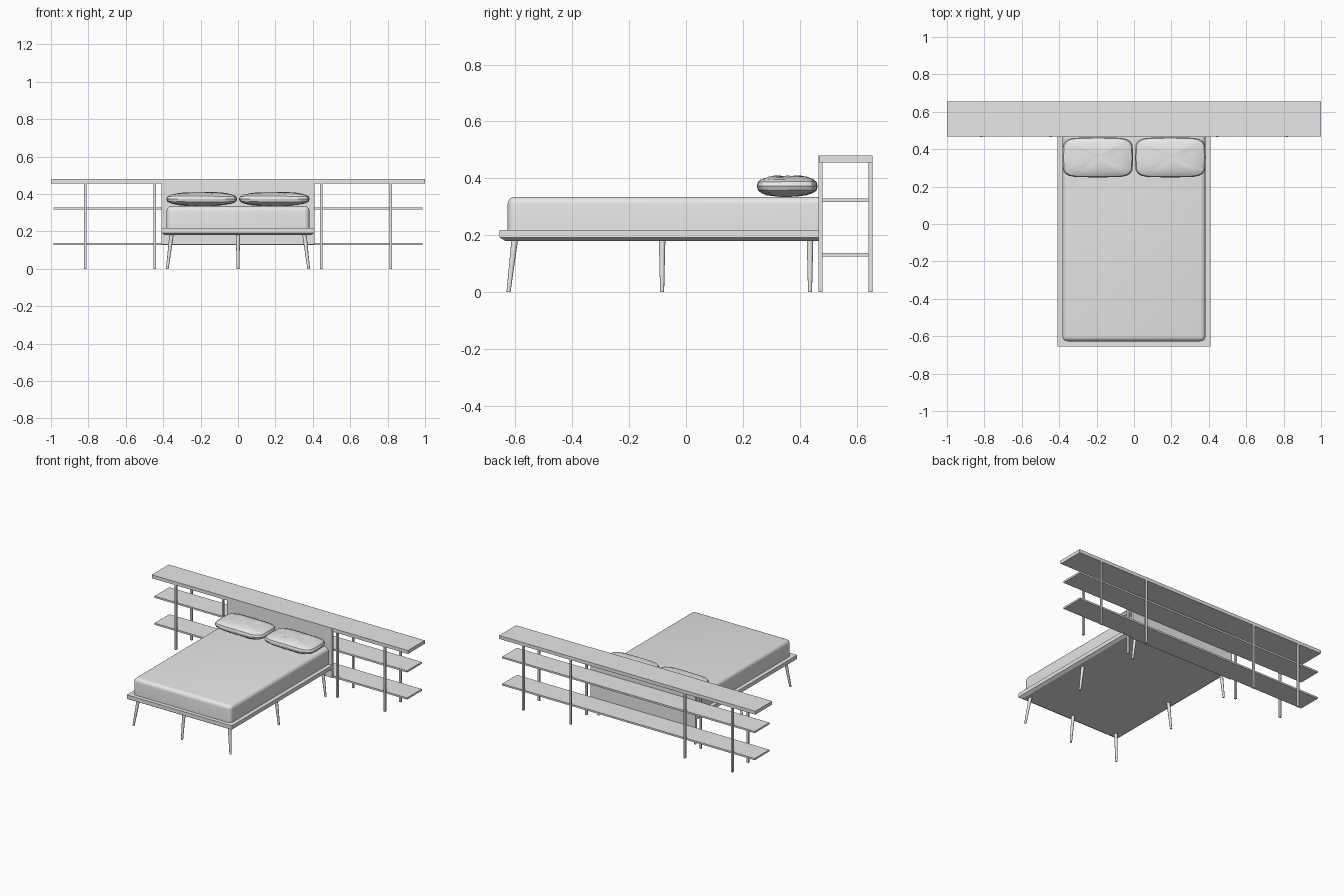
import bpy, bmesh, math, random
from mathutils import Vector

random.seed(4)
if "Cube" in bpy.data.objects:
    bpy.data.objects.remove(bpy.data.objects["Cube"])

grey = bpy.data.materials.new("light_grey")
grey.use_nodes = True
grey.diffuse_color = (0.8, 0.8, 0.8, 1)
grey.node_tree.nodes["Principled BSDF"].inputs["Base Color"].default_value = (0.8, 0.8, 0.8, 1)


def finish(name, bm, smooth=None):
    """Turn a bmesh into a named object, optionally smoothed below an angle."""
    bmesh.ops.recalc_face_normals(bm, faces=bm.faces)
    mesh = bpy.data.meshes.new(name)
    bm.to_mesh(mesh)
    bm.free()
    mesh.materials.append(grey)
    obj = bpy.data.objects.new(name, mesh)
    bpy.context.collection.objects.link(obj)
    if smooth:
        bpy.ops.object.select_all(action='DESELECT')
        obj.select_set(True)
        bpy.context.view_layer.objects.active = obj
        bpy.ops.object.shade_smooth_by_angle(angle=math.radians(smooth))
    return obj


def box_mesh(lo, hi):
    bm = bmesh.new()
    bmesh.ops.create_cube(bm, size=1)
    lo, hi = Vector(lo), Vector(hi)
    for v in bm.verts:
        v.co = (lo + hi) / 2 + v.co * (hi - lo)
    return bm


def box(name, lo, hi):
    return finish(name, box_mesh(lo, hi))


def leg(name, foot, top, height=0.185):
    """Tapered round leg, sheared so that its foot stays flat on the floor."""
    bm = bmesh.new()
    bmesh.ops.create_cone(bm, cap_ends=True, segments=16, radius1=0.007,
                          radius2=0.0115, depth=height)
    for v in bm.verts:
        v.co.z += height / 2
        shift = Vector(foot).lerp(Vector(top), v.co.z / height)
        v.co.x += shift.x
        v.co.y += shift.y
    return finish(name, bm, 40)


# Shelf unit: thick top, two thin shelves, headboard panel and posts
BACK = 0.655
box("shelf_top", (-1, 0.467, 0.456), (1, BACK, 0.48))
for name, z in (("shelf_lower", 0.126), ("shelf_middle", 0.317)):
    box(name, (-0.986, 0.478, z), (0.986, 0.642, z + 0.012))
box("headboard", (-0.41, 0.465, 0.13), (0.41, 0.478, 0.48))
for side, s in (("left", 1), ("right", -1)):
    for place, x in (("inner", 0.446), ("outer", 0.816)):
        for row, y in (("front", 0.466), ("back", 0.642)):
            box(f"post_{side}_{place}_{row}", (s * x - 0.0065, y, 0),
                (s * x + 0.0065, y + 0.013, 0.457))

# Bed base with a chamfered underside, straight at the head end
base = box_mesh((-0.41, -BACK, 0.192), (0.41, 0.466, 0.219))
bottom = min(base.faces, key=lambda f: f.calc_center_median().z)
under = bmesh.ops.extrude_face_region(base, geom=[bottom])["geom"]
for v in [g for g in under if isinstance(g, bmesh.types.BMVert)]:
    v.co.z = 0.18
    v.co.x -= math.copysign(0.02, v.co.x)
    if v.co.y < 0:
        v.co.y += 0.02
bmesh.ops.delete(base, geom=[bottom], context='FACES_ONLY')
finish("bed_base", base)

# Mattress, rounded on top and at the foot corners
mattress = box_mesh((-0.382, -0.627, 0.217), (0.382, 0.465, 0.335))
soft = [e for e in mattress.edges
        if min(v.co.z for v in e.verts) > 0.3 and min(v.co.y for v in e.verts) < 0
        or max(v.co.y for v in e.verts) < 0 and max(v.co.z for v in e.verts) > 0.3]
bmesh.ops.bevel(mattress, geom=soft, offset=0.026, segments=5, profile=0.5, affect='EDGES')
finish("mattress", mattress, 40)

# Legs: splayed at the sides and foot, none in the middle of the head end
for side, s in (("left", 1), ("right", -1)):
    for row, y0, y1 in (("front", -0.624, -0.602), ("middle", -0.084, -0.084),
                        ("back", 0.436, 0.436)):
        leg(f"leg_{row}_{side}", (s * 0.378, y0, 0), (s * 0.355, y1, 0))
leg("leg_front_center", (0, -0.624, 0), (0, -0.602, 0))


# Pillows: squared-off, creased cushions
def power(value, exponent):
    return math.copysign(abs(value) ** exponent, value)


pillow = bmesh.new()
bmesh.ops.create_uvsphere(pillow, u_segments=20, v_segments=10, radius=1)
for v in pillow.verts:
    ring = math.hypot(v.co.x, v.co.y)
    around = math.atan2(v.co.y, v.co.x)
    spread = ring ** 0.75 if ring > 0.01 else 0
    crease = random.uniform(0.86, 1.0) if abs(v.co.z) > 0.1 else 1
    v.co = (0.19 * spread * power(math.cos(around), 0.4),
            0.107 * spread * power(math.sin(around), 0.4),
            0.039 * power(v.co.z, 0.75) * crease)
right = finish("pillow_right", pillow, 25)
right.location = (-0.194, 0.356, 0.373)
left = bpy.data.objects.new("pillow_left", right.data)
left.location = (0.194, 0.356, 0.373)
bpy.context.collection.objects.link(left)
